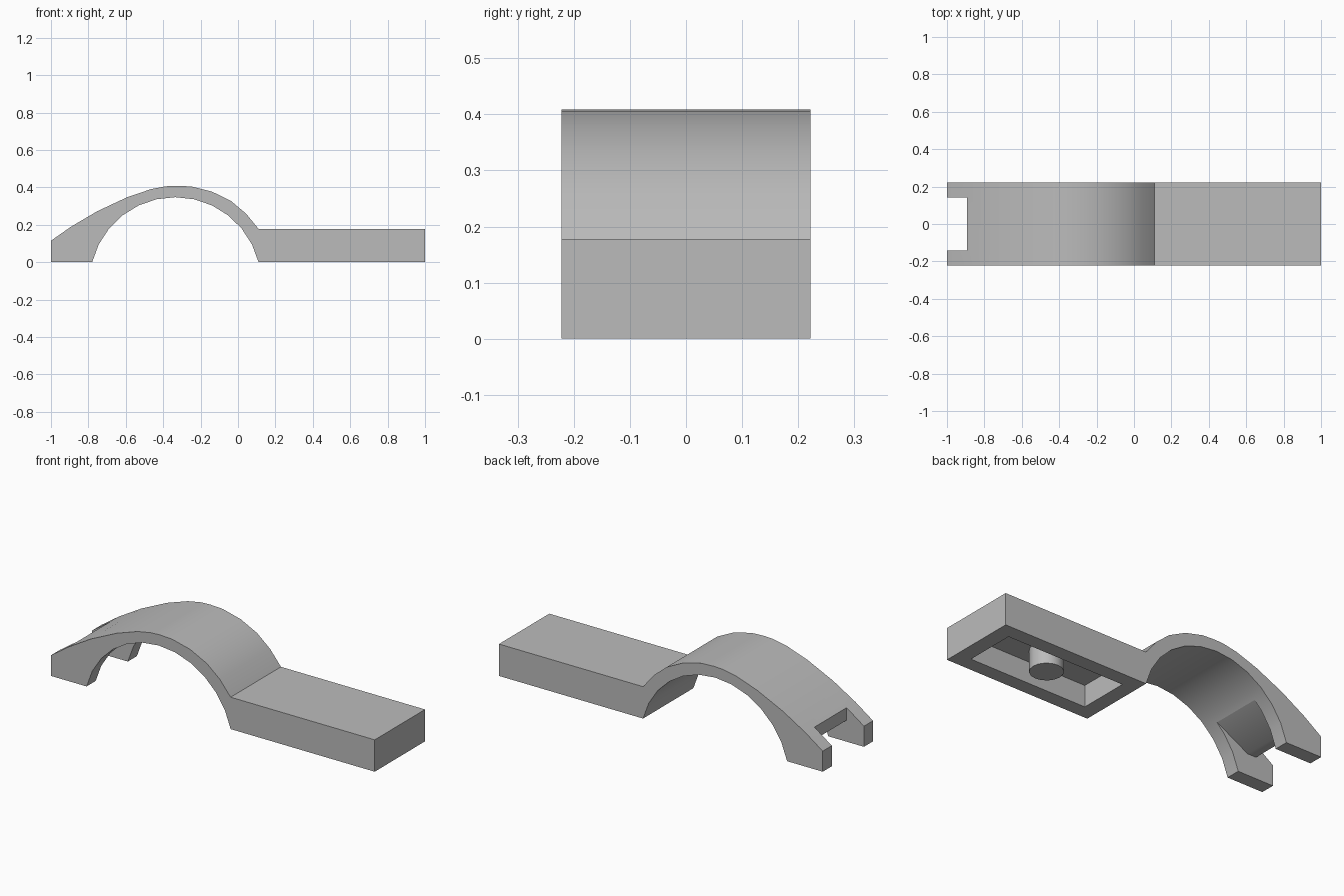
import bpy
import bmesh
from math import asin, atan2, cos, sin, pi

cube = bpy.data.objects.get("Cube")
if cube:
    bpy.data.objects.remove(cube, do_unlink=True)

grey = bpy.data.materials.new("plain grey")
grey.use_nodes = True
colour = (0.5, 0.5, 0.5, 1)
grey.diffuse_color = colour
grey.node_tree.nodes["Principled BSDF"].inputs["Base Color"].default_value = colour


def prism(name, profile, half_width):
    """Extrude an x-z outline symmetrically along y."""
    bm = bmesh.new()
    face = bm.faces.new([bm.verts.new((x, -half_width, z)) for x, z in profile])
    side = bmesh.ops.extrude_face_region(bm, geom=[face])["geom"]
    moved = [v for v in side if isinstance(v, bmesh.types.BMVert)]
    bmesh.ops.translate(bm, verts=moved, vec=(0, 2 * half_width, 0))
    bmesh.ops.recalc_face_normals(bm, faces=bm.faces)
    mesh = bpy.data.meshes.new(name)
    bm.to_mesh(mesh)
    bm.free()
    mesh.materials.append(grey)
    obj = bpy.data.objects.new(name, mesh)
    bpy.context.collection.objects.link(obj)
    return obj


def activate(obj):
    bpy.ops.object.select_all(action='DESELECT')
    obj.select_set(True)
    bpy.context.view_layer.objects.active = obj


def cut(target, cutter):
    mod = target.modifiers.new("cut", 'BOOLEAN')
    mod.operation = 'DIFFERENCE'
    mod.solver = 'EXACT'
    mod.object = cutter
    activate(target)
    bpy.ops.object.modifier_apply(modifier=mod.name)
    bpy.data.objects.remove(cutter, do_unlink=True)


# Underside of the arch: a shallow circular arc from left foot to block
span, rise, mid_x = 0.445, 0.348, -0.335
radius = (span ** 2 + rise ** 2) / (2 * rise)
drop = radius - rise
start = atan2(drop, span)
steps = 12
arc = []
for i in range(steps + 1):
    a = pi - start - (pi - 2 * start) * i / steps
    arc.append((mid_x + radius * cos(a), radius * sin(a) - drop))
arc[0], arc[-1] = (mid_x - span, 0), (mid_x + span, 0)

# Upper outline, from the end of the block back over the arch
upper = [(1, 0), (1, 0.178), (0.11, 0.178), (0.043, 0.26), (-0.037, 0.327),
         (-0.14, 0.378), (-0.25, 0.405), (-0.33, 0.409), (-0.385, 0.406),
         (-0.465, 0.391), (-0.594, 0.347), (-0.754, 0.272), (-0.893, 0.19),
         (-1, 0.115), (-1, 0)]
body = prism("arched_clip_body", arc + upper, 0.222)

# Notch between the two feet, with a sloped underside
cut(body, prism("notch_cutter", [
    (-1.1, -0.1), (-0.645, -0.1), (-0.645, 0.226), (-0.84, 0.12),
    (-0.893, 0.12), (-0.893, 0.5), (-1.1, 0.5)], 0.142))

# Rectangular pocket under the block
cut(body, prism("pocket_cutter", [
    (0.193, -0.1), (0.915, -0.1), (0.915, 0.12), (0.193, 0.12)], 0.142))

# Round peg standing in the pocket
bpy.ops.mesh.primitive_cylinder_add(vertices=16, radius=0.085, depth=0.125,
                                    location=(0.555, 0, 0.0625))
peg = bpy.context.object
peg.name = "pocket_peg"
peg.data.materials.append(grey)

for obj in (body, peg):
    activate(obj)
    bpy.ops.object.shade_smooth_by_angle(angle=pi / 6)
